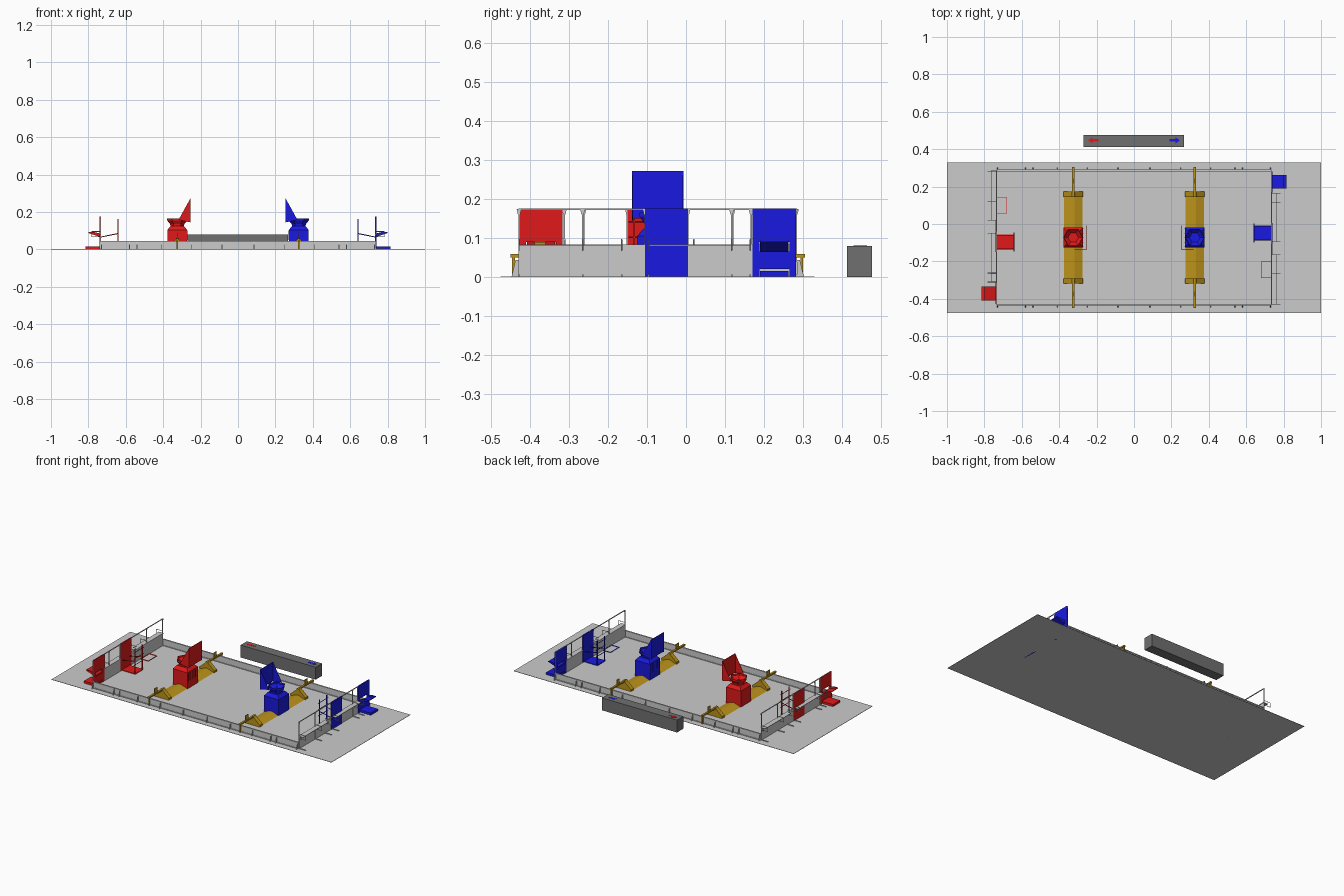
import bpy, bmesh
from math import cos, sin, pi
from mathutils import Vector, Matrix

if "Cube" in bpy.data.objects:
    bpy.data.objects.remove(bpy.data.objects["Cube"])

CY = -0.0725  # centre line of the field in y


def material(name, r, g, b):
    m = bpy.data.materials.new(name)
    m.diffuse_color = (r, g, b, 1)
    m.use_nodes = True
    m.node_tree.nodes["Principled BSDF"].inputs["Base Color"].default_value = m.diffuse_color
    return m


RED = material("red", 0.75, 0.01, 0.01)
BLUE = material("blue", 0.01, 0.01, 0.75)
GOLD = material("gold", 0.5, 0.29, 0.01)
DARK = material("dark_grey", 0.16, 0.16, 0.16)
flip = Matrix.Identity(4)  # set to the half turn for the blue end


def finish(name, bm, mat=None):
    bmesh.ops.transform(bm, matrix=flip, verts=bm.verts)
    bmesh.ops.recalc_face_normals(bm, faces=bm.faces)
    me = bpy.data.meshes.new(name)
    bm.to_mesh(me)
    bm.free()
    ob = bpy.data.objects.new(name, me)
    bpy.context.collection.objects.link(ob)
    if mat:
        me.materials.append(mat)
    return ob


def box(name, x0, x1, y0, y1, z0, z1, mat=None):
    bm = bmesh.new()
    bmesh.ops.create_cube(bm, size=1)
    for v in bm.verts:
        v.co = Vector(((x0 + x1) / 2 + v.co.x * (x1 - x0),
                       (y0 + y1) / 2 + v.co.y * (y1 - y0),
                       (z0 + z1) / 2 + v.co.z * (z1 - z0)))
    return finish(name, bm, mat)


def prism(name, profile, axis, a, b, mat=None):
    """Extrude a 2D profile from a to b along 'x', 'y' or 'z'."""
    def at(p, t):
        return {"x": (t, p[0], p[1]), "y": (p[0], t, p[1]), "z": (p[0], p[1], t)}[axis]
    bm = bmesh.new()
    f = bm.faces.new([bm.verts.new(at(p, a)) for p in profile])
    ext = bmesh.ops.extrude_face_region(bm, geom=[f], use_keep_orig=True)
    step = Vector(at((0, 0), b - a))
    for v in ext["geom"]:
        if isinstance(v, bmesh.types.BMVert):
            v.co += step
    return finish(name, bm, mat)


def bar(name, p, q, r, mat=None, sides=8):
    p, q = Vector(p), Vector(q)
    d = q - p
    bm = bmesh.new()
    bmesh.ops.create_cone(bm, cap_ends=True, segments=sides, radius1=r, radius2=r, depth=d.length)
    bmesh.ops.transform(bm, verts=bm.verts, matrix=Matrix.Translation((p + q) / 2)
                        @ d.to_track_quat("Z", "Y").to_matrix().to_4x4())
    return finish(name, bm, mat)


def rings(name, loops, mat, cx, cy):
    """Skin a stack of polygon rings (sides, radius, z, turn), closed at the last."""
    bm = bmesh.new()
    prev = None
    for n, r, z, turn in loops:
        cur = [bm.verts.new((cx + r * cos(turn + i * 2 * pi / n),
                             cy + r * sin(turn + i * 2 * pi / n), z)) for i in range(n)]
        if prev:
            for i in range(n):
                bm.faces.new((prev[i], prev[(i + 1) % n], cur[(i + 1) % n], cur[i]))
        prev = cur
    bm.faces.new(prev)
    return finish(name, bm, mat)


# Carpet and scoring table with its two direction arrows
box("carpet", -1, 1, -0.475, 0.33, 0, 0.002)
box("scoring_table", -0.27, 0.266, 0.413, 0.477, 0, 0.08, DARK)
for s, m in ((-1, RED), (1, BLUE)):
    arrow = [(0.19, 0.44), (0.222, 0.44), (0.222, 0.43), (0.245, 0.447),
             (0.222, 0.464), (0.222, 0.454), (0.19, 0.454)]
    prism("table_arrow", [(s * x, y) for x, y in arrow], "z", 0.079, 0.081, m)


def end_wall(mat):
    # Lower grey panels, posts, top rail and gussets
    for a, b in ((-0.315, -0.15), (-0.04, 0.285)):
        box("end_wall_panel", -0.738, -0.734, a, b, 0, 0.082)
        box("end_wall_cap", -0.741, -0.732, a, b, 0.079, 0.083)
    for y in (-0.425, -0.312, -0.262, -0.15, -0.04, 0.12, 0.283):
        box("wall_post", -0.739, -0.734, y - 0.002, y + 0.002, 0, 0.175)
        prism("post_gusset", [(y - 0.006, 0.174), (y + 0.006, 0.174), (y + 0.003, 0.16),
                              (y - 0.003, 0.16)], "x", -0.738, -0.735)
    box("top_rail", -0.739, -0.734, -0.427, 0.285, 0.172, 0.176)
    # Driver shelves with bent-tube stands
    for a, b in ((-0.31, -0.05), (0.02, 0.285)):
        box("driver_shelf", -0.765, -0.738, a, b, 0.08, 0.083)
    for y in (-0.31, -0.262, -0.05, 0.02, 0.12, 0.283):
        bar("stand_arm", (-0.736, y, 0.096), (-0.783, y, 0.096), 0.0016)
        bar("stand_leg", (-0.783, y, 0.096), (-0.783, y, 0.068), 0.0016)
        bar("stand_brace", (-0.783, y, 0.068), (-0.738, y, 0.068), 0.0016)
        box("stand_foot", -0.785, -0.736, y - 0.002, y + 0.002, 0.002, 0.006)

    # Loading station: panel with a window, sloped chute and floor tray
    box("station_upper_panel", -0.74, -0.733, -0.427, -0.316, 0.09, 0.176, mat)
    for a, b in ((-0.427, -0.41), (-0.333, -0.316)):
        box("station_side_panel", -0.74, -0.733, a, b, 0, 0.09, mat)
    box("station_lower_panel", -0.74, -0.733, -0.41, -0.333, 0.02, 0.065, mat)
    prism("station_chute", [(-0.8, 0.088), (-0.735, 0.066), (-0.735, 0.07), (-0.8, 0.092)],
          "y", -0.408, -0.335, mat)
    for y in (-0.408, -0.337):
        prism("chute_side", [(-0.8, 0.088), (-0.735, 0.066), (-0.735, 0.085), (-0.775, 0.094),
                             (-0.8, 0.094)], "y", y, y + 0.002, mat)
    box("station_tray", -0.815, -0.735, -0.408, -0.335, 0.002, 0.016, mat)

    # Climbing tower: back panel, base, uprights, rungs and struts
    box("tower_panel", -0.741, -0.733, -0.15, -0.04, 0, 0.176, mat)
    box("tower_base", -0.735, -0.638, -0.137, -0.056, 0.002, 0.006, mat)
    for y in (-0.133, -0.06):
        box("tower_upright", -0.645, -0.639, y - 0.002, y + 0.002, 0.002, 0.163, mat)
        bar("tower_strut", (-0.642, y, 0.085), (-0.735, y, 0.066), 0.0025, mat)
    for z in (0.061, 0.102, 0.142):
        bar("tower_rung", (-0.642, -0.147, z), (-0.642, -0.046, z), 0.0019, mat)

    # Floor depot: three-sided low frame
    box("depot_front", -0.682, -0.679, 0.055, 0.145, 0.002, 0.005, mat)
    for y in (0.055, 0.142):
        box("depot_side", -0.735, -0.679, y, y + 0.003, 0.002, 0.005, mat)
    box("depot_back", -0.735, -0.732, 0.055, 0.145, 0.002, 0.005, mat)


def hub(mat):
    cx, h = -0.325, 0.0525
    q, r2 = pi / 4, 2 ** 0.5
    # Square body with pyramid shoulders
    rings("hub_body", [(4, h * r2, 0.002, q), (4, h * r2, 0.105, q), (4, 0.036 * r2, 0.125, q)],
          mat, cx, CY)
    # Thin hexagonal funnel, flared outside and hollow inside
    rings("hub_funnel", [(6, 0.036, 0.122, 0), (6, 0.038, 0.135, 0), (6, 0.054, 0.155, 0),
                         (6, 0.054, 0.165, 0), (6, 0.051, 0.165, 0), (6, 0.05, 0.155, 0),
                         (6, 0.028, 0.135, 0)], mat, cx, CY)
    # Exit slots framed on the side facing mid-field
    for i in range(5):
        y = CY - 0.048 + i * 0.024
        box("exit_divider", cx + h, cx + h + 0.003, y - 0.0015, y + 0.0015, 0.05, 0.1, mat)
    # Backstop screen with triangular wings
    box("backstop", -0.257, -0.253, -0.138, -0.007, 0.15, 0.272, mat)
    for y in (-0.138, -0.009):
        prism("backstop_wing", [(-0.255, 0.272), (-0.255, 0.145), (-0.318, 0.158)],
              "y", y, y + 0.002, mat)

    # Low ramps, gabled supports and trench arms either side of the hub
    for s in (1, -1):
        def span(a, b):
            return CY + s * a, CY + s * b
        prism("ramp", [(cx - 0.05, 0.002), (cx + 0.05, 0.002), (cx + 0.006, 0.018),
                       (cx - 0.006, 0.018)], "y", *span(0.052, 0.22), GOLD)
        prism("trench_support", [(cx - 0.053, 0.002), (cx + 0.053, 0.002), (cx + 0.053, 0.014),
                                 (cx + 0.012, 0.05), (cx + 0.006, 0.06), (cx - 0.006, 0.06),
                                 (cx - 0.012, 0.05), (cx - 0.053, 0.014)],
              "y", *span(0.218, 0.245), GOLD)
        box("trench_arm", cx - 0.006, cx + 0.006, *sorted(span(0.24, 0.377)), 0.05, 0.059, GOLD)
        box("arm_fin", cx - 0.002, cx + 0.002, *sorted(span(0.288, 0.316)), 0.055, 0.09, GOLD)
        box("arm_post", cx - 0.004, cx + 0.004, *sorted(span(0.366, 0.373)), 0.002, 0.055, GOLD)


def guardrail():
    # Long low wall with outward brackets
    box("guardrail_panel", -0.735, 0.735, -0.433, -0.429, 0, 0.04)
    box("guardrail_cap", -0.735, 0.735, -0.436, -0.427, 0.038, 0.044)
    box("guardrail_base", -0.735, 0.735, -0.436, -0.427, 0.002, 0.006)
    for x in (0.085, 0.25, 0.41, 0.54, 0.58, 0.73):
        for s in (-1, 1):
            prism("rail_bracket", [(-0.447, 0.002), (-0.432, 0.002), (-0.432, 0.044),
                                   (-0.437, 0.044)], "x", s * x - 0.002, s * x + 0.002)


# The blue half is the red half turned 180 degrees about the field centre
for mat, m in ((RED, Matrix.Identity(4)),
               (BLUE, Matrix.Translation((0, 2 * CY, 0)) @ Matrix.Rotation(pi, 4, "Z"))):
    flip = m
    end_wall(mat)
    hub(mat)
    guardrail()
